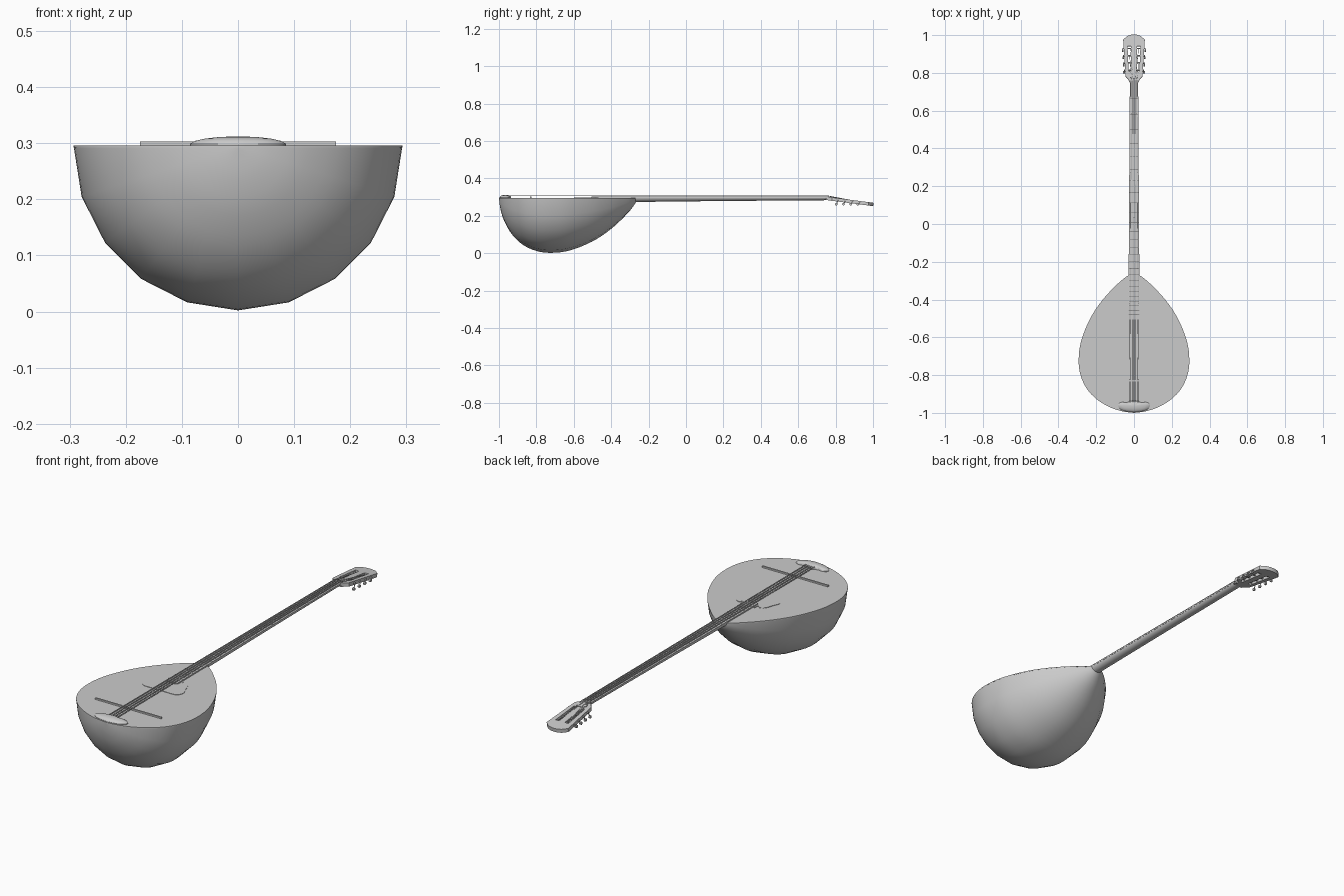
import bpy, bmesh, math
from mathutils import Vector

if "Cube" in bpy.data.objects:
    bpy.data.objects.remove(bpy.data.objects["Cube"])

TOP = 0.295  # height of the soundboard


def finish(name, bm):
    bmesh.ops.recalc_face_normals(bm, faces=bm.faces)
    me = bpy.data.meshes.new(name)
    bm.to_mesh(me)
    bm.free()
    ob = bpy.data.objects.new(name, me)
    bpy.context.collection.objects.link(ob)
    return ob


def smooth_path(pts, steps=4, closed=False):
    # Catmull-Rom through the given points
    p = [Vector(q) for q in pts]
    n = len(p)
    get = (lambda i: p[i % n]) if closed else (lambda i: p[max(0, min(n - 1, i))])
    out = []
    for i in range(n if closed else n - 1):
        a, b, c, d = (get(i + k) for k in (-1, 0, 1, 2))
        for s in range(steps):
            t = s / steps
            out.append(0.5 * (2 * b + (c - a) * t + (2 * a - 5 * b + 4 * c - d) * t * t
                              + (3 * b - a - 3 * c + d) * t ** 3))
    return out if closed else out + [p[-1]]


def mirrored(half):
    # closed outline from its right half, first and last may lie on x = 0
    return list(half) + [(-x, y) for x, y in reversed(half) if abs(x) > 1e-5]


def plate(name, loops, z0, z1):
    # flat plate; loops after the first become holes
    cu = bpy.data.curves.new(name, 'CURVE')
    cu.dimensions, cu.fill_mode, cu.extrude = '2D', 'BOTH', (z1 - z0) / 2
    for loop in loops:
        sp = cu.splines.new('POLY')
        sp.points.add(len(loop) - 1)
        for pt, (x, y) in zip(sp.points, loop):
            pt.co = (x, y, 0, 1)
        sp.use_cyclic_u = True
    tmp = bpy.data.objects.new(name + "_curve", cu)
    bpy.context.collection.objects.link(tmp)
    bpy.context.view_layer.update()
    me = bpy.data.meshes.new_from_object(tmp.evaluated_get(bpy.context.evaluated_depsgraph_get()))
    bpy.data.objects.remove(tmp)
    ob = bpy.data.objects.new(name, me)
    ob.location.z = (z0 + z1) / 2
    bpy.context.collection.objects.link(ob)
    return ob


def loft(name, rings, cap=True, closed=True):
    bm = bmesh.new()
    vs = [[bm.verts.new(v) for v in r] for r in rings]
    n = len(vs[0])
    for a, b in zip(vs, vs[1:]):
        for i in range(n if closed else n - 1):
            j = (i + 1) % n
            bm.faces.new((a[i], a[j], b[j], b[i]))
    if cap:
        bm.faces.new(vs[0])
        bm.faces.new(vs[-1])
    return finish(name, bm)


def rods(name, segments, r, sides=6):
    bm = bmesh.new()
    for a, b in segments:
        a, b = Vector(a), Vector(b)
        m = (b - a).to_track_quat('Z', 'Y').to_matrix().to_4x4()
        m.translation = (a + b) / 2
        bmesh.ops.create_cone(bm, cap_ends=True, segments=sides, radius1=r, radius2=r,
                              depth=(b - a).length, matrix=m)
    return finish(name, bm)


# Ribbed bowl: half a ten-sided round swept along the teardrop profile
half = smooth_path([(0.0, -1.0), (0.06, -0.992), (0.125, -0.971), (0.195, -0.93), (0.25, -0.872),
                    (0.283, -0.8), (0.293, -0.72), (0.28, -0.62), (0.232, -0.5), (0.165, -0.4),
                    (0.09, -0.32), (0.045, -0.282), (0.022, -0.268)])
rings = []
for w, y in half:
    rings.append([(w * math.cos(k * math.pi / 10), y, TOP - w * math.sin(k * math.pi / 10))
                  for k in range(11)])
bowl = loft("bowl", rings, cap=False, closed=False)
bm = bmesh.new()
bm.from_mesh(bowl.data)
bmesh.ops.remove_doubles(bm, verts=bm.verts, dist=1e-5)
bmesh.ops.recalc_face_normals(bm, faces=bm.faces)
bm.to_mesh(bowl.data)
bm.free()

# Soundboard
plate("soundboard", [mirrored([tuple(p) for p in half])], TOP - 0.003, TOP + 0.001)

# Neck with half-round back
rings = []
for y, w, d in ((-0.30, 0.030, 0.027), (-0.25, 0.028, 0.024), (0.2, 0.025, 0.019),
                (0.74, 0.022, 0.015), (0.775, 0.024, 0.013)):
    rings.append([(w * math.cos(k * math.pi / 12), y, 0.298 - d * math.sin(k * math.pi / 12))
                  for k in range(13)])
loft("neck", rings)

# Fretboard and frets
plate("fretboard", [[(-0.03, -0.505), (0.03, -0.505), (0.022, 0.755), (-0.022, 0.755)]],
      TOP, 0.302)
frets = []
for i in range(1, 27):
    y = 0.755 - 1.585 * (1 - 2 ** (-i / 12))
    w = 0.022 + 0.008 * (0.755 - y) / 1.26
    frets.append(((-w, y, 0.302), (w, y, 0.302)))
rods("frets", frets, 0.0015)

# Decorative guard on the soundboard
guard = smooth_path([(0.0, -0.595), (0.05, -0.598), (0.088, -0.594), (0.105, -0.565), (0.092, -0.53),
                     (0.078, -0.492), (0.055, -0.478), (0.042, -0.49), (0.037, -0.465),
                     (0.03, -0.505), (0.0, -0.51)], 3)
plate("guard", [mirrored([tuple(p) for p in guard])], TOP, TOP + 0.003)

# Domed tailpiece
edge = mirrored([tuple(p) for p in smooth_path(
    [(0.0, -0.997), (0.05, -0.99), (0.078, -0.975), (0.085, -0.955), (0.065, -0.943),
     (0.04, -0.945), (0.02, -0.937), (0.0, -0.935)], 3)])
rings = []
for s, z in ((1, 0.294), (1, 0.299), (0.9, 0.304), (0.7, 0.308), (0.4, 0.311), (0.1, 0.312)):
    rings.append([(x * s, -0.964 + (y + 0.964) * s, z) for x, y in edge])
loft("tailpiece", rings)

# Long bridge bar and nut
plate("bridge", [[(-0.175, -0.834), (0.175, -0.834), (0.175, -0.826), (-0.175, -0.826)]],
      TOP, 0.303)
plate("nut", [[(-0.023, 0.753), (0.023, 0.753), (0.023, 0.761), (-0.023, 0.761)]], 0.29, 0.306)

# Slotted headstock, tilted back (local y = 0 at the nut)
tilt = math.atan(0.13)
outline = mirrored([(0.022, -0.005), (0.03, 0.01), (0.044, 0.025), (0.046, 0.05), (0.056, 0.2),
                    (0.057, 0.222), (0.046, 0.232), (0.034, 0.242), (0.015, 0.248), (0.0, 0.249)])
slots = [[(s * x, y) for x, y in ((0.014, 0.055), (0.021, 0.048), (0.029, 0.055), (0.034, 0.187),
                                  (0.015, 0.187))] for s in (1, -1)]
head = plate("headstock", [outline] + slots, -0.009, 0.009)
head.location = (0, 0.755, 0.2925)
head.rotation_euler.x = -tilt

# Rounded cover at the foot of the headstock
cover = [(0.024 * math.cos(a * math.pi / 8), 0.03 + 0.018 * math.sin(a * math.pi / 8))
         for a in range(16)]
cov = plate("head_cover", [cover], 0, 0.004)
cov.location = (0, 0.757, 0.3025)
cov.rotation_euler.x = -tilt

# Tuners: rollers in the slots, posts and buttons outside
rollers, posts, buttons = [], [], []
for s in (1, -1):
    for i in range(4):
        y = 0.815 + i * 0.038
        z = 0.2925 - 0.13 * (y - 0.755)
        x = 0.047 + 0.0025 * i
        rollers.append(((s * 0.01, y, z), (s * (x + 0.006), y, z)))
        posts.append(((s * (x + 0.005), y, z + 0.002), (s * (x + 0.005), y - 0.01, 0.262)))
        buttons.append(((s * (x + 0.001), y - 0.011, 0.262), (s * (x + 0.01), y - 0.011, 0.262)))
rods("tuner_rollers", rollers, 0.004, 10)
rods("tuner_posts", posts, 0.002, 8)
rods("tuner_buttons", buttons, 0.007, 12)

# Four pairs of strings from tailpiece over the bridge and nut to the rollers
strings = []
for k in range(4):
    for d in (-1, 1):
        u = (k - 1.5) / 1.5
        a = (u * 0.022 + d * 0.0025, -0.945, 0.306)
        b = (u * 0.016 + d * 0.002, 0.757, 0.307)
        y = 0.815 + 0.038 * (k if k < 2 else 3 - k) * 2 + (0.038 if d > 0 else 0)
        c = (math.copysign(0.022, u) + d * 0.002, min(y, 0.929), 0.297 - 0.13 * (min(y, 0.929) - 0.755))
        strings += [(a, b), (b, c)]
rods("strings", strings, 0.0013)

# Smooth shading with sharp edges kept
bpy.ops.object.select_all(action='DESELECT')
for ob in bpy.context.scene.objects:
    ob.select_set(True)
    bpy.context.view_layer.objects.active = ob
bpy.ops.object.shade_smooth_by_angle(angle=math.radians(30))
